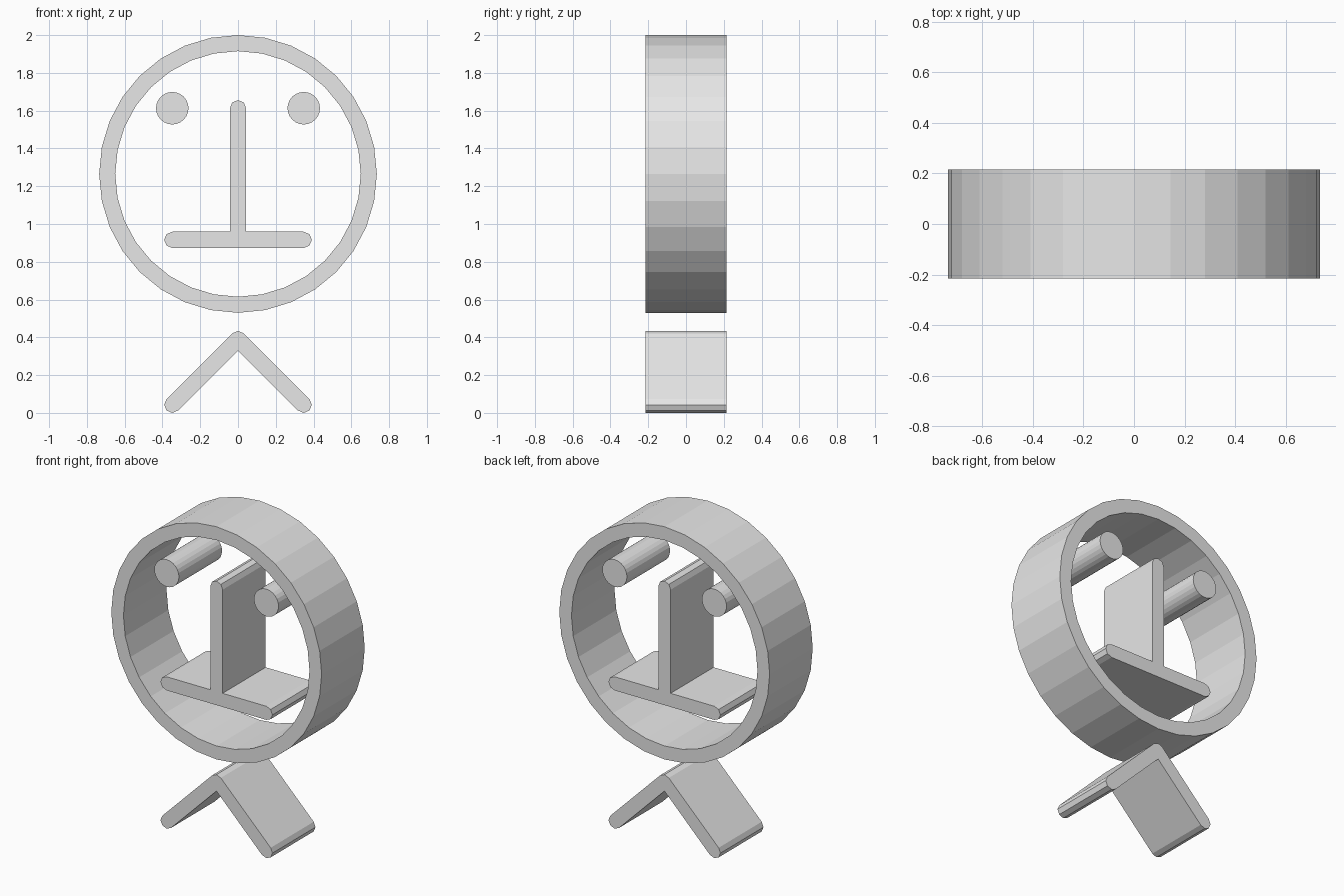
import bpy
import bmesh
from math import sin, cos, radians

cube = bpy.data.objects.get("Cube")
if cube:
    bpy.data.objects.remove(cube)

HALF_DEPTH = 0.215
R = 0.043          # half thickness of the bars
SPAN = 0.348       # bar end and eye distance from the centre line
MOUTH_Z = 0.916
EYE_Z = 1.613

COLOR = (0.8, 0.8, 0.8, 1)
grey = bpy.data.materials.new("light grey")
grey.use_nodes = True
grey.diffuse_color = COLOR
grey.node_tree.nodes["Principled BSDF"].inputs["Base Color"].default_value = COLOR


def arc(x, z, radius, start, end, steps):
    """Points on an arc, angles in degrees, both ends included."""
    angles = [radians(start + (end - start) * i / steps) for i in range(steps + 1)]
    return [(x + radius * cos(a), z + radius * sin(a)) for a in angles]


def finish(name, bm):
    bmesh.ops.recalc_face_normals(bm, faces=bm.faces)
    mesh = bpy.data.meshes.new(name)
    bm.to_mesh(mesh)
    bm.free()
    mesh.materials.append(grey)
    bpy.context.collection.objects.link(bpy.data.objects.new(name, mesh))


def slab(name, outline):
    """Extrude a front outline through the full depth."""
    bm = bmesh.new()
    face = bm.faces.new([bm.verts.new((x, -HALF_DEPTH, z)) for x, z in outline])
    result = bmesh.ops.extrude_face_region(bm, geom=[face], use_keep_orig=True)
    verts = [v for v in result["geom"] if isinstance(v, bmesh.types.BMVert)]
    bmesh.ops.translate(bm, verts=verts, vec=(0, 2 * HALF_DEPTH, 0))
    finish(name, bm)


def ring(name, z, outer, inner, sides):
    """Square-section hoop around the y axis."""
    bm = bmesh.new()
    loops = []
    for radius, y in ((outer, -1), (outer, 1), (inner, 1), (inner, -1)):
        points = arc(0, z, radius, 0, 360, sides)[:-1]
        loops.append([bm.verts.new((px, y * HALF_DEPTH, pz)) for px, pz in points])
    for k in range(4):
        a, b = loops[k], loops[(k + 1) % 4]
        for i in range(sides):
            j = (i + 1) % sides
            bm.faces.new((a[i], a[j], b[j], b[i]))
    finish(name, bm)


# Head hoop
ring("head_ring", 1.265, 0.735, 0.65, 32)

# Eyes
for side, x in (("left", SPAN), ("right", -SPAN)):
    slab(side + "_eye", arc(x, EYE_Z, 0.086, 0, 360, 24)[:-1])

# Nose and mouth joined as an upside-down T
slab("nose_and_mouth",
     arc(-SPAN, MOUTH_Z, R, 90, 270, 4)
     + arc(SPAN, MOUTH_Z, R, -90, 90, 4)
     + [(R, MOUTH_Z + R)]
     + arc(0, EYE_Z, R, 0, 180, 4)
     + [(-R, MOUTH_Z + R)])

# Bent bar under the head, rounded at the apex and both ends
apex_z = R + SPAN
slab("neck_chevron",
     arc(0, apex_z, R, 45, 135, 2)
     + arc(-SPAN, R, R, 135, 315, 4)
     + [(0, apex_z - R * 2 ** 0.5)]
     + arc(SPAN, R, R, 225, 405, 4))
